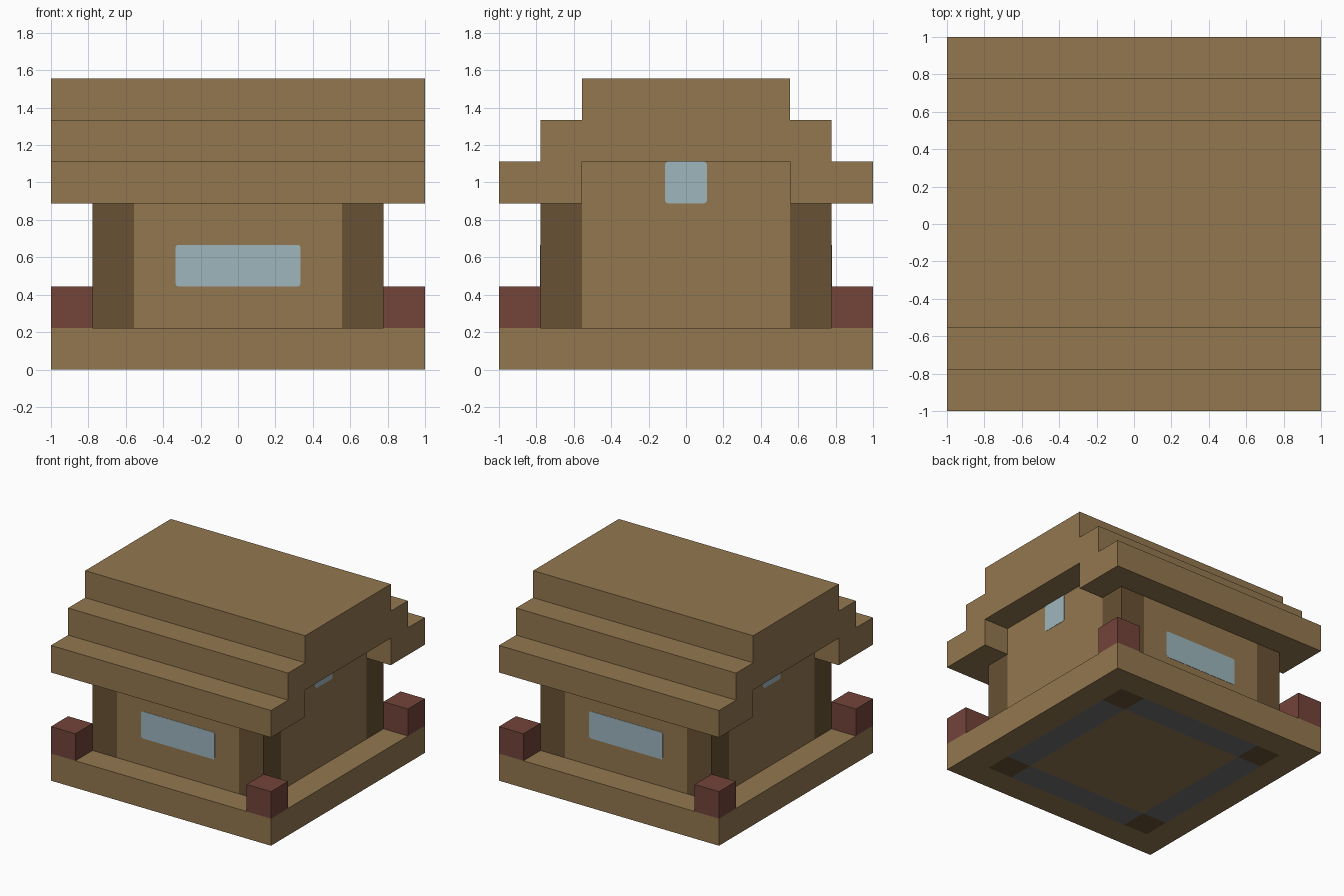
import bpy
import bmesh
from mathutils import Vector

cube = bpy.data.objects.get("Cube")
if cube:
    bpy.data.objects.remove(cube, do_unlink=True)

U = 2 / 9  # one building block


def material(name, rgb):
    lin = [((c / 255 + 0.055) / 1.055) ** 2.4 for c in rgb] + [1]
    m = bpy.data.materials.new(name)
    m.use_nodes = True
    m.diffuse_color = lin
    m.node_tree.nodes["Principled BSDF"].inputs["Base Color"].default_value = lin
    return m


plank = material("plank wood", (147, 119, 79))
dark = material("dark wood", (104, 81, 52))
brick = material("red brick", (115, 68, 58))
glass = material("pale glass", (157, 182, 190))
slate = material("slate", (112, 112, 114))


def finish(name, bm, *mats):
    bmesh.ops.recalc_face_normals(bm, faces=bm.faces)
    mesh = bpy.data.meshes.new(name)
    bm.to_mesh(mesh)
    bm.free()
    for m in mats:
        mesh.materials.append(m)
    ob = bpy.data.objects.new(name, mesh)
    bpy.context.collection.objects.link(ob)
    return ob


def box_mesh(lo, hi):
    """Box between two corners given in blocks."""
    bm = bmesh.new()
    bmesh.ops.create_cube(bm, size=1)
    for v in bm.verts:
        v.co = Vector([(a if c < 0 else b) * U for c, a, b in zip(v.co, lo, hi)])
    return bm


def box(name, lo, hi, mat):
    return finish(name, box_mesh(lo, hi), mat)


def window(name, lo, hi, axis):
    """Thin pane with slightly rounded corners, facing along axis."""
    bm = box_mesh(lo, hi)
    edges = [e for e in bm.edges
             if abs(e.verts[0].co[axis] - e.verts[1].co[axis]) > 1e-4]
    bmesh.ops.bevel(bm, geom=edges, offset=0.014, segments=3,
                    profile=0.5, affect='EDGES')
    finish(name, bm, glass)


# Foundation, with the floor outline inlaid in its underside
bm = box_mesh((-4.5, -4.5, 0), (4.5, 4.5, 1))
for axis in range(2):
    for d in (-3.5, -2.5, 2.5, 3.5):
        co, no = Vector(), Vector()
        co[axis], no[axis] = d * U, 1
        bmesh.ops.bisect_plane(bm, geom=bm.verts[:] + bm.edges[:] + bm.faces[:],
                               plane_co=co, plane_no=no)
for f in bm.faces:
    c = f.calc_center_median() / U
    x, y = abs(c.x), abs(c.y)
    if c.z < 0.01 and 2.5 < max(x, y) < 3.5:
        f.material_index = 2 if min(x, y) > 2.5 else 1
finish("foundation", bm, plank, slate, dark)

# Main hall with its two gable ends
box("gable_walls", (-3.5, -2.5, 1), (3.5, 2.5, 5), plank)

# Long walls and their windows
for side, s in (("front", -1), ("back", 1)):
    y0, y1 = sorted((2.5 * s, 3.5 * s))
    box(side + "_wall", (-2.5, y0, 1), (2.5, y1, 4), plank)
    y0, y1 = sorted((3.48 * s, 3.51 * s))
    window(side + "_window", (-1.5, y0, 2), (1.5, y1, 3), 1)

# Gable windows
for side, s in (("left", 1), ("right", -1)):
    x0, x1 = sorted((3.48 * s, 3.51 * s))
    window(side + "_window", (x0, -0.5, 4), (x1, 0.5, 5), 0)

# Corner posts and the low brick blocks on the foundation corners
for fb, sy in (("front", -1), ("back", 1)):
    for lr, sx in (("left", 1), ("right", -1)):
        for part, a, top, mat in (("post", 3, 4, dark), ("corner_block", 4, 2, brick)):
            x, y = a * sx, a * sy
            box(f"{fb}_{lr}_{part}", (x - 0.5, y - 0.5, 1), (x + 0.5, y + 0.5, top), mat)

# Stepped roof: half profile mirrored, then extruded along x
half = [(2.5, 5), (2.5, 4), (4.5, 4), (4.5, 5), (3.5, 5), (3.5, 6), (2.5, 6), (2.5, 7)]
profile = half + [(-y, z) for y, z in reversed(half)]
bm = bmesh.new()
face = bm.faces.new([bm.verts.new((-4.5 * U, y * U, z * U)) for y, z in profile])
ext = bmesh.ops.extrude_face_region(bm, geom=[face], use_keep_orig=True)
bmesh.ops.translate(bm, vec=(9 * U, 0, 0),
                    verts=[g for g in ext["geom"] if isinstance(g, bmesh.types.BMVert)])
finish("stepped_roof", bm, plank)
